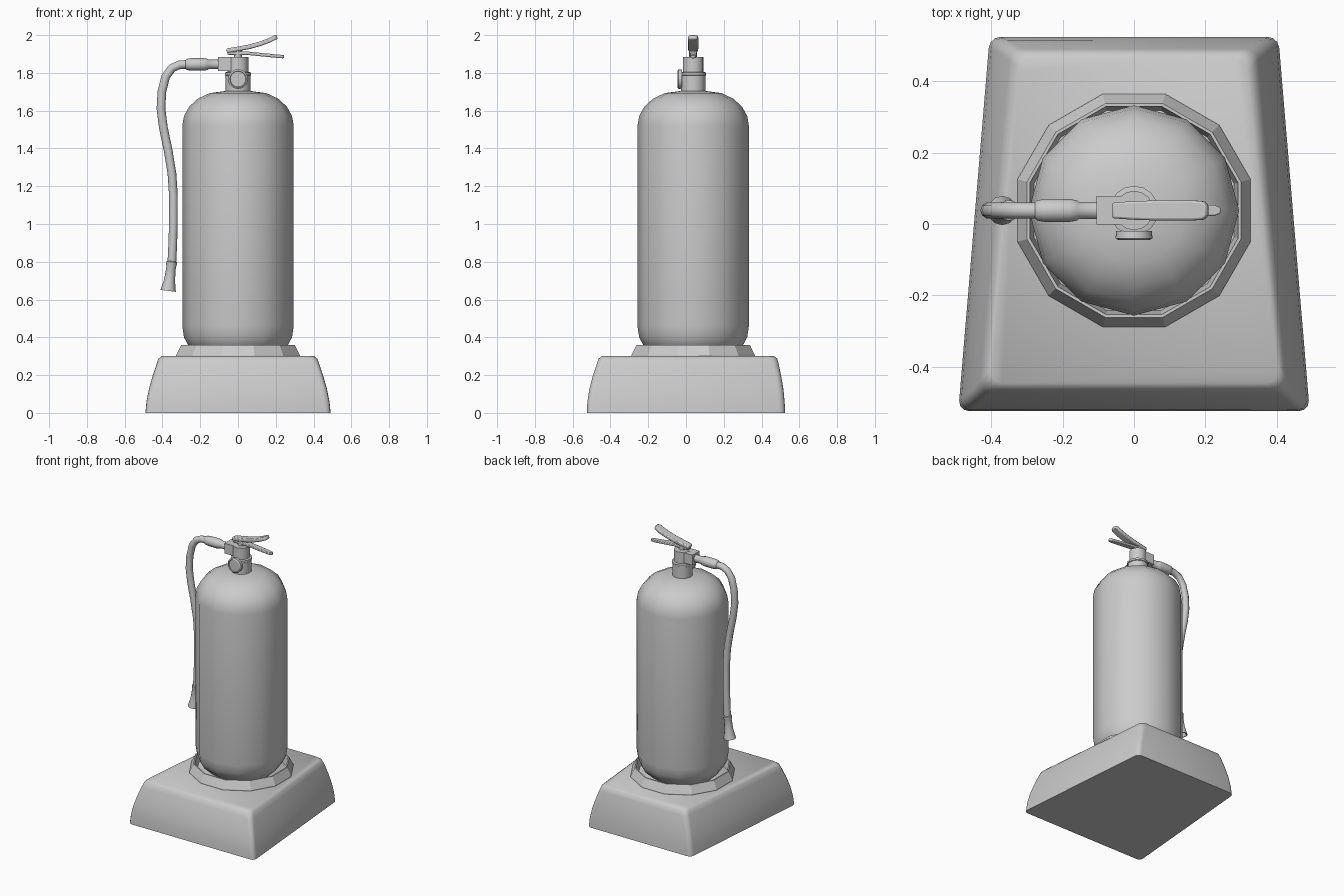
import bpy, bmesh, math
from mathutils import Vector, Matrix

if "Cube" in bpy.data.objects:
    bpy.data.objects.remove(bpy.data.objects["Cube"])

CY = 0.038  # y of the extinguisher axis


def finish(name, bm, angle=40):
    bmesh.ops.recalc_face_normals(bm, faces=bm.faces)
    me = bpy.data.meshes.new(name)
    bm.to_mesh(me)
    bm.free()
    ob = bpy.data.objects.new(name, me)
    bpy.context.collection.objects.link(ob)
    me.shade_smooth()
    me.set_sharp_from_angle(angle=math.radians(angle))
    return ob


def loft(rings, closed=False):
    """Skin equal-length rings of points; cap the ends unless closed."""
    bm = bmesh.new()
    vs = [[bm.verts.new(p) for p in r] for r in rings]
    n = len(vs[0])
    pairs = list(zip(vs, vs[1:])) + ([(vs[-1], vs[0])] if closed else [])
    for a, b in pairs:
        for i in range(n):
            j = (i + 1) % n
            bm.faces.new((a[i], a[j], b[j], b[i]))
    if not closed:
        bm.faces.new(vs[0][::-1])
        bm.faces.new(vs[-1])
    return bm


def lathe(name, profile, sides, start=(0, CY, 0), axis=(0, 0, 1), phase=0, closed=False, angle=40):
    """Revolve (radius, distance) pairs around an axis from a start point."""
    rot = Vector((0, 0, 1)).rotation_difference(Vector(axis)).to_matrix().to_4x4()
    m = Matrix.Translation(start) @ rot
    rings = []
    for r, h in profile:
        rings.append([m @ Vector((r * math.cos(phase + k * math.tau / sides),
                                  r * math.sin(phase + k * math.tau / sides), h))
                      for k in range(sides)])
    return finish(name, loft(rings, closed), angle)


def strip(name, path, thick, bevel):
    """Flat lever in the xz plane from (x, z, half width) stations."""
    t = thick / 2
    rings = []
    for i, (x, z, w) in enumerate(path):
        a, b = path[max(i - 1, 0)], path[min(i + 1, len(path) - 1)]
        d = Vector((b[0] - a[0], b[1] - a[1])).normalized()
        nx, nz = -d.y * t, d.x * t
        rings.append([(x + nx, CY - w, z + nz), (x + nx, CY + w, z + nz),
                      (x - nx, CY + w, z - nz), (x - nx, CY - w, z - nz)])
    ob = finish(name, loft(rings))
    mod = ob.modifiers.new("bevel", 'BEVEL')
    mod.width, mod.segments, mod.limit_method = bevel, 2, 'ANGLE'
    return ob


# tapered plinth with bulging sides: (z, side inset, front inset, back inset)
layers = [(0, 0, 0, 0), (0.06, 0.006, 0.003, 0.003), (0.13, 0.02, 0.014, 0.010),
          (0.20, 0.04, 0.033, 0.022), (0.26, 0.06, 0.053, 0.035),
          (0.29, 0.072, 0.065, 0.044), (0.30, 0.085, 0.078, 0.058)]
rings = []
for z, s, f, b in layers:
    xf, xb = 0.493 - s, 0.405 - s
    rings.append([(-xf, -0.525 + f, z), (xf, -0.525 + f, z),
                  (xb, 0.525 - b, z), (-xb, 0.525 - b, z)])
bm = loft(rings)
uprights = [e for e in bm.edges if abs(e.verts[0].co.z - e.verts[1].co.z) > 0.005]
bmesh.ops.bevel(bm, geom=uprights, offset=0.03, segments=3, profile=0.5, affect='EDGES')
finish("plinth", bm, 50)

# twelve-sided foot ring
k = 1 / math.cos(math.radians(15))
lathe("foot_ring", [(0.327 * k, 0.295), (0.327 * k, 0.305), (0.30 * k, 0.36),
                    (0.292 * k, 0.36), (0.28 * k, 0.295)],
      12, phase=math.radians(15), closed=True, angle=25)

# tank with rounded bottom and domed shoulder
lathe("tank", [(0.20, 0.30), (0.262, 0.355), (0.286, 0.40), (0.295, 0.46), (0.295, 1.52),
               (0.286, 1.572), (0.258, 1.622), (0.212, 1.664), (0.15, 1.693), (0.06, 1.705)], 12)

# valve neck, clamp ring and head
lathe("valve_neck", [(0.065, 1.68), (0.065, 1.785)], 16)
lathe("neck_clamp", [(0.065, 1.785), (0.069, 1.788), (0.069, 1.802), (0.055, 1.805)], 16)
lathe("valve_head", [(0.055, 1.79), (0.055, 1.885)], 16)

# square outlet block
bm = bmesh.new()
bmesh.ops.create_cube(bm, size=1, matrix=Matrix.Translation((-0.045, CY, 1.847))
                      @ Matrix.Diagonal((0.12, 0.08, 0.072, 1)))
finish("outlet_block", bm)

# pressure gauge on the front
lathe("gauge", [(0.02, 0), (0.02, 0.03), (0.05, 0.03), (0.052, 0.05), (0.044, 0.055),
                (0.041, 0.05)], 20, start=(0, 0.01, 1.767), axis=(0, -1, 0))

# hose connector
lathe("hose_connector", [(0.025, 0), (0.025, 0.055), (0.029, 0.06), (0.033, 0.08),
                         (0.033, 0.15), (0.029, 0.172), (0.023, 0.178)],
      14, start=(-0.10, CY, 1.845), axis=(-1, 0, 0))

# hanging hose
path = [(-0.26, 1.845), (-0.31, 1.843), (-0.35, 1.825), (-0.383, 1.78), (-0.403, 1.70),
        (-0.408, 1.61), (-0.395, 1.51), (-0.37, 1.39), (-0.35, 1.27), (-0.342, 1.15),
        (-0.342, 1.0), (-0.346, 0.88), (-0.351, 0.78)]
rings = []
for i, (x, z) in enumerate(path):
    a, b = path[max(i - 1, 0)], path[min(i + 1, len(path) - 1)]
    d = Vector((b[0] - a[0], b[1] - a[1])).normalized()
    rings.append([(x - d.y * 0.023 * math.cos(t), CY + 0.023 * math.sin(t),
                   z + d.x * 0.023 * math.cos(t))
                  for t in [q * math.tau / 10 for q in range(10)]])
finish("hose", loft(rings), 50)

# flared nozzle
lathe("nozzle", [(0.023, 0), (0.029, 0.004), (0.028, 0.02), (0.025, 0.03), (0.029, 0.10),
                 (0.041, 0.158), (0.034, 0.158), (0.02, 0.10)],
      12, start=(-0.35, CY, 0.803), axis=(-0.02, 0, -0.16))

# squeeze lever, carry handle and the hinge between them
strip("squeeze_lever", [(-0.06, 1.917, 0.022), (0.0, 1.927, 0.026), (0.06, 1.938, 0.028),
                        (0.12, 1.955, 0.028), (0.165, 1.972, 0.028), (0.195, 1.987, 0.026),
                        (0.207, 1.991, 0.015)], 0.024, 0.006)
strip("carry_handle", [(-0.055, 1.905, 0.020), (0.06, 1.903, 0.020), (0.15, 1.894, 0.018),
                       (0.225, 1.887, 0.015), (0.243, 1.886, 0.008)], 0.018, 0.004)
lathe("lever_post", [(0.022, 1.88), (0.022, 1.925)], 10)
